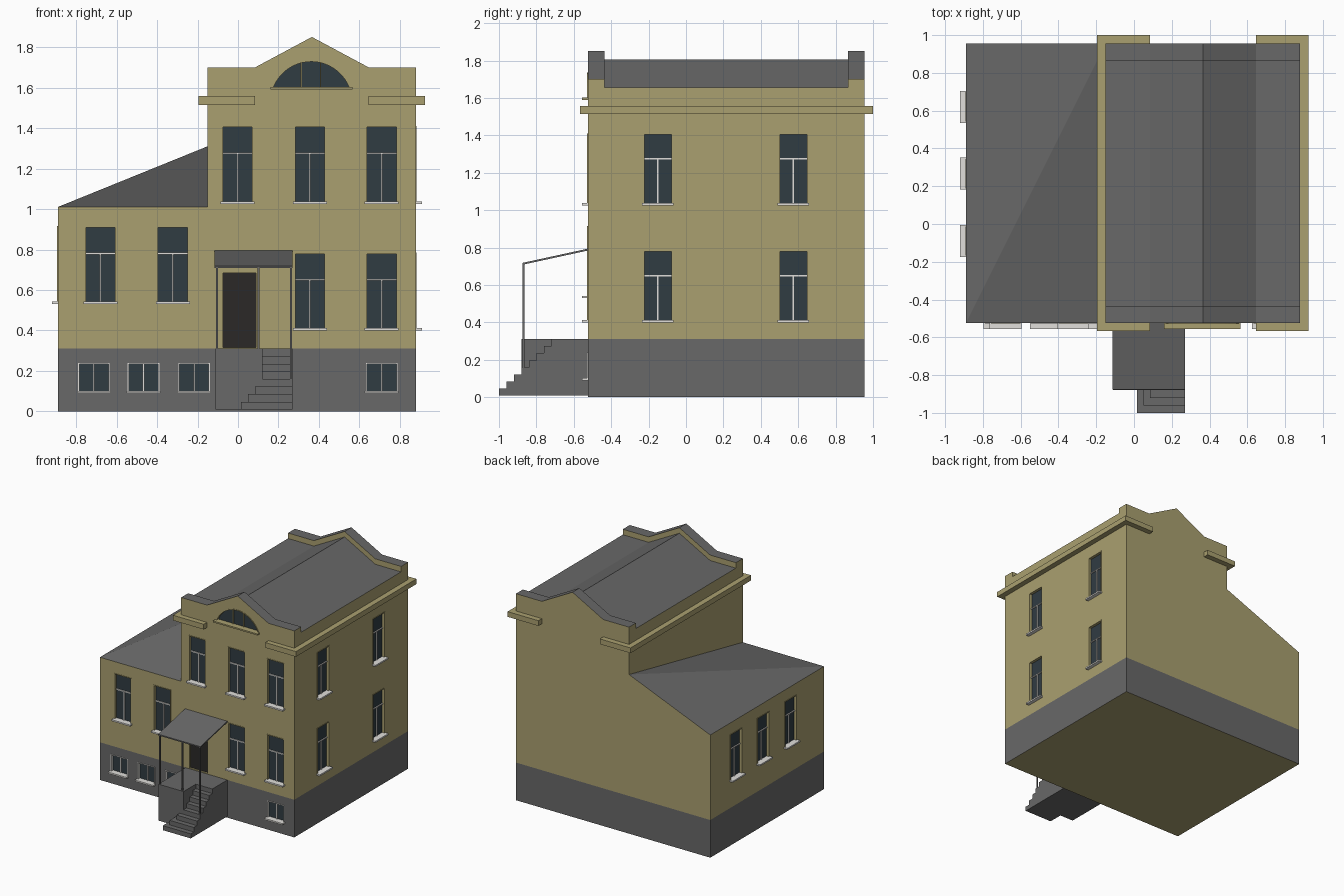
import bpy, bmesh, math
from mathutils import Vector

if "Cube" in bpy.data.objects:
    bpy.data.objects.remove(bpy.data.objects["Cube"])


def material(name, rgb):
    m = bpy.data.materials.new(name)
    m.diffuse_color = (*rgb, 1)
    m.use_nodes = True
    m.node_tree.nodes["Principled BSDF"].inputs["Base Color"].default_value = m.diffuse_color
    return m


WALL = material("ochre_wall", (0.40, 0.35, 0.16))
GREY = material("dark_grey", (0.14, 0.14, 0.14))
GLASS = material("glass", (0.03, 0.045, 0.055))
FRAME = material("white_frame", (0.75, 0.74, 0.71))
DOOR = material("door_black", (0.024, 0.022, 0.02))
FRONT, BACK, LEFT, RIGHT, SPLIT = -0.525, 0.955, -0.89, 0.88, -0.15
MID = (SPLIT + RIGHT) / 2


def finish(name, bm, mats):
    bmesh.ops.recalc_face_normals(bm, faces=bm.faces)
    me = bpy.data.meshes.new(name)
    bm.to_mesh(me)
    bm.free()
    for m in mats:
        me.materials.append(m)
    ob = bpy.data.objects.new(name, me)
    bpy.context.collection.objects.link(ob)
    return ob


def add_prism(bm, pts, vec, mat=0):
    a = [bm.verts.new(p) for p in pts]
    b = [bm.verts.new(Vector(p) + Vector(vec)) for p in pts]
    n = len(a)
    faces = [bm.faces.new(a), bm.faces.new(b[::-1])]
    faces += [bm.faces.new((a[i], a[(i + 1) % n], b[(i + 1) % n], b[i])) for i in range(n)]
    for f in faces:
        f.material_index = mat


def add_box(bm, x0, x1, y0, y1, z0, z1, mat=0):
    add_prism(bm, [(x0, y0, z0), (x1, y0, z0), (x1, y1, z0), (x0, y1, z0)], (0, 0, z1 - z0), mat)


def prism(name, pts, vec, mats):
    bm = bmesh.new()
    add_prism(bm, pts, vec)
    return finish(name, bm, mats)


def boxes(name, items, mats):
    bm = bmesh.new()
    for b in items:
        add_box(bm, *b)
    return finish(name, bm, mats)


def on_wall(side, u0, u1, d0, d1, z0, z1, mat=0):
    """Box on a wall: u runs along it, d outward from it."""
    if side == "front":
        return (u0, u1, FRONT - d1, FRONT - d0, z0, z1, mat)
    if side == "right":
        return (RIGHT + d0, RIGHT + d1, u0, u1, z0, z1, mat)
    return (LEFT - d1, LEFT - d0, u0, u1, z0, z1, mat)


# Windows: (side, centre, bottom), all with surround, bars, glass and sill
tall = [("front", c, 0.54) for c in (-0.68, -0.322)]
tall += [("front", c, 1.035) for c in (-0.002, 0.355, 0.71)]
tall += [("front", c, 0.41) for c in (0.355, 0.71)]
tall += [("right", c, z) for c in (-0.15, 0.574) for z in (0.41, 1.035)]
tall += [("left", c, 0.54) for c in (-0.09, 0.267, 0.62)]
low = [("front", c, 0.10) for c in (-0.712, -0.467, -0.217, 0.71)]
cuts = []


def window(name, side, c, z, h, transom, trim):
    a, b, t = c - 0.078, c + 0.078, 0.006
    zt = z + transom
    cuts.append(on_wall(side, a, b, -0.025, 0.02, z, z + h))
    parts = [(a, b, -0.025, -0.02, z, z + h, 0),
             (a, a + t, -0.02, 0.003, z, z + h, trim), (b - t, b, -0.02, 0.003, z, z + h, trim),
             (a + t, b - t, -0.02, 0.003, z + h - t, z + h, trim),
             (c - 0.004, c + 0.004, -0.02, -0.012, z, zt, 1),
             (a - 0.006, b + 0.006, -0.02, 0.03, z - 0.01, z + 0.002, 1)]
    if transom < h:
        parts.append((a + t, b - t, -0.02, -0.012, zt - 0.004, zt + 0.004, 1))
    boxes(name, [on_wall(side, *p) for p in parts], [GLASS, FRAME, WALL])


for i, (s, c, z) in enumerate(tall):
    window(f"tall_window_{i}", s, c, z, 0.375, 0.24, 2)
for i, (s, c, z) in enumerate(low):
    window(f"basement_window_{i}", s, c, z, 0.14, 0.14, 1)

# Door
boxes("door", [on_wall("front", -0.075, 0.09, -0.025, -0.015, 0.315, 0.685)], [DOOR])
cuts.append(on_wall("front", -0.075, 0.09, -0.025, 0.02, 0.315, 0.685))

# Arched gable window
HW, AH, AZ = 0.195, 0.135, 1.60
R = (HW * HW + AH * AH) / (2 * AH)
A = math.asin(HW / R)


def arch(y, s=0.0):
    return [(MID - 0.003 + (R - s) * math.sin(A * k / 10), y, AZ + AH - R + (R - s) * math.cos(A * k / 10))
            for k in range(-10, 11)]


prism("arched_glass", arch(FRONT + 0.02), (0, 0.005, 0), [GLASS])
prism("arched_surround", arch(FRONT - 0.003) + arch(FRONT - 0.003, 0.007)[::-1], (0, 0.023, 0), [WALL])
boxes("arched_bars_and_sill",
      [(x - 0.003, x + 0.003, FRONT + 0.012, FRONT + 0.02, AZ, AZ + 0.125) for x in (0.312, 0.408)]
      + [(MID - 0.205, MID + 0.2, FRONT - 0.03, FRONT + 0.02, AZ - 0.01, AZ + 0.002)], [WALL])

# Cutter with every wall opening
bm = bmesh.new()
for b in cuts:
    add_box(bm, *b)
add_prism(bm, arch(FRONT - 0.02), (0, 0.045, 0))
cutter = finish("openings_cutter", bm, [WALL])


def cut(ob, tool):
    m = ob.modifiers.new("cut", 'BOOLEAN')
    m.operation, m.object, m.solver = 'DIFFERENCE', tool, 'EXACT'
    bpy.context.view_layer.objects.active = ob
    bpy.ops.object.modifier_apply(modifier=m.name)


def paint_roof(ob):
    for p in ob.data.polygons:
        p.material_index = int(p.normal.z > 0.2 and p.center.z > 1 and p.area > 0.015)


# Basement plinth
base = boxes("plinth", [(LEFT, RIGHT, FRONT, BACK, 0, 0.31)], [GREY, WALL])
cut(base, cutter)
for p in base.data.polygons:
    p.material_index = int(p.normal.z < -0.9 and p.center.z < 0.01)

# Main block: gabled parapets with a lower roof between them
def skyline(y, dz=0.0, e=0.0):
    return [(SPLIT - e, y, 1.70 - dz), (0.085, y, 1.70 - dz), (MID, y, 1.85 - dz),
            (0.645, y, 1.70 - dz), (RIGHT + e, y, 1.70 - dz)]


main = prism("main_block", [(SPLIT, FRONT, 0.31)] + skyline(FRONT) + [(RIGHT, FRONT, 0.31)],
             (0, BACK - FRONT, 0), [WALL, GREY])
roof_cut = prism("roof_cutter", [(SPLIT - 0.1, -0.435, 2)] + skyline(-0.435, 0.045, 0.1) + [(RIGHT + 0.1, -0.435, 2)],
                 (0, 1.30, 0), [WALL])
cut(main, cutter)
cut(main, roof_cut)
paint_roof(main)

# Side wing with a roof folded along its diagonal
bm = bmesh.new()
corners = [(LEFT, FRONT, 1.01), (SPLIT, FRONT, 1.01), (SPLIT, BACK, 1.31), (LEFT, BACK, 1.01)]
t = [bm.verts.new(p) for p in corners]
b = [bm.verts.new((x, y, 0.31)) for x, y, _ in corners]
bm.faces.new(b)
bm.faces.new((t[0], t[1], t[2]))
bm.faces.new((t[0], t[2], t[3]))
for i in range(4):
    j = (i + 1) % 4
    bm.faces.new((b[i], b[j], t[j], t[i]))
wing = finish("side_wing", bm, [WALL, GREY])
cut(wing, cutter)
paint_roof(wing)
for o in (cutter, roof_cut):
    bpy.data.objects.remove(o)

# Cornices wrapping both sides of the main block
band = [(0.085, -0.567), (-0.195, -0.567), (-0.195, 1.0), (0.085, 1.0),
        (0.085, BACK), (SPLIT, BACK), (SPLIT, FRONT), (0.085, FRONT)]
prism("cornice_left", [(x, y, 1.515) for x, y in band], (0, 0, 0.043), [WALL])
prism("cornice_right", [(2 * MID - x, y, 1.515) for x, y in band], (0, 0, 0.043), [WALL])

# Porch landing and steps, the lowest three turning the corner
PX = 0.27
boxes("porch_landing", [(-0.11, 0.12, -0.88, FRONT, 0.01, 0.31), (0.12, PX, -0.72, FRONT, 0.01, 0.31)], [GREY])
steps = []
for i in range(7):
    y, z = -1 + 0.04 * i, 0.0475 + 0.0375 * i
    x = min(0.015 + 0.035 * i, 0.12)
    steps.append((x, PX, y, y + 0.04, 0.01, z))
    if i < 2:
        steps.append((x, x + 0.035, y + 0.04, -0.88, 0.01, z))
boxes("porch_steps", steps, [GREY])

# Canopy and posts
prism("canopy", [(-0.115, -0.875, 0.708), (-0.115, FRONT, 0.784), (-0.115, FRONT, 0.794), (-0.115, -0.875, 0.718)],
      (PX + 0.115, 0, 0), [GREY])
boxes("canopy_posts", [(x - 0.005, x + 0.005, -0.873, -0.863, z, 0.713)
                       for x, z in ((-0.103, 0.31), (0.102, 0.31), (0.262, 0.16))], [GREY])
